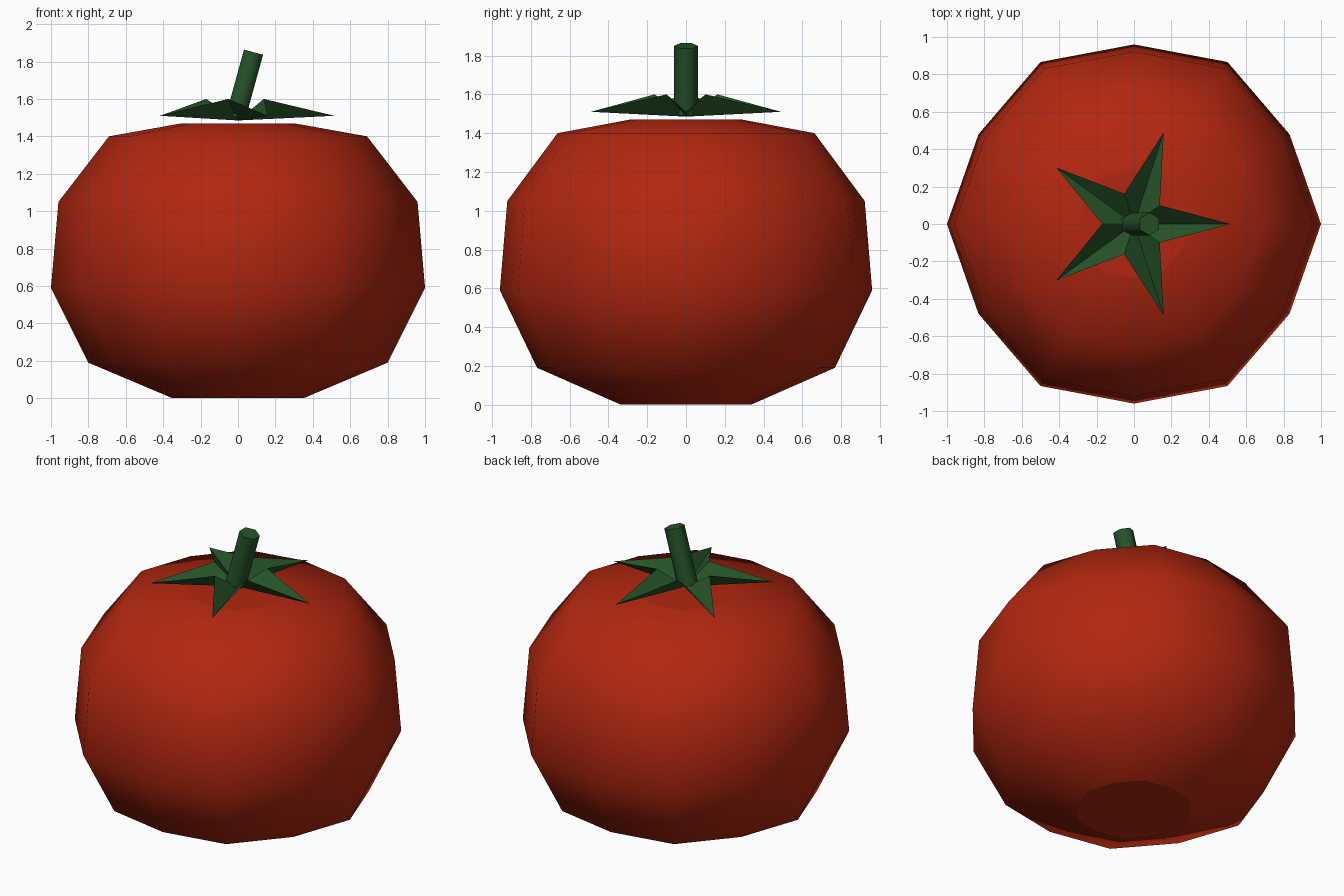
import bpy, bmesh, math
from mathutils import Vector

if "Cube" in bpy.data.objects:
    bpy.data.objects.remove(bpy.data.objects["Cube"])


def material(name, rgb):
    m = bpy.data.materials.new(name)
    m.diffuse_color = (*rgb, 1)
    m.use_nodes = True
    m.node_tree.nodes["Principled BSDF"].inputs["Base Color"].default_value = m.diffuse_color
    return m


def finish(name, bm, mat, recalc=True):
    if recalc:
        bmesh.ops.recalc_face_normals(bm, faces=bm.faces)
    me = bpy.data.meshes.new(name)
    bm.to_mesh(me)
    bm.free()
    me.materials.append(mat)
    ob = bpy.data.objects.new(name, me)
    bpy.context.collection.objects.link(ob)
    return ob


def loft(bm, rings):
    """Smooth side quads between rings, flat caps at both ends."""
    n = len(rings[0])
    for a, b in zip(rings, rings[1:]):
        for i in range(n):
            j = (i + 1) % n
            bm.faces.new((a[i], a[j], b[j], b[i])).smooth = True
    bm.faces.new(rings[0][::-1])
    bm.faces.new(rings[-1])


red = material("tomato red", (0.44, 0.020, 0.005))
green = material("leaf green", (0.019, 0.088, 0.021))

# Fruit: twelve-sided, gently six-lobed body
bm = bmesh.new()
profile = [(0.35, 0), (0.80, 0.19), (1.0, 0.59), (0.96, 1.05), (0.69, 1.40), (0.30, 1.47)]
rings = []
for r, z in profile:
    ring = []
    for i in range(12):
        a = math.radians(30 * i)
        rr = r * (0.96 if i % 2 else 1.0)
        ring.append(bm.verts.new((rr * math.cos(a), rr * math.sin(a), z)))
    rings.append(ring)
loft(bm, rings)
finish("fruit", bm, red)

# Calyx: five-pointed leaf star, creased low along the middle of each leaf
bm = bmesh.new()
centre = bm.verts.new((0, 0, 1.485))
rim = []
for i in range(10):
    a = math.radians(36 * i)
    r, z = (0.17, 1.60) if i % 2 else (0.515, 1.51)
    rim.append(bm.verts.new((r * math.cos(a), r * math.sin(a), z)))
for i in range(10):
    bm.faces.new((centre, rim[i], rim[(i + 1) % 10]))
finish("calyx", bm, green, recalc=False)

# Stem: six-sided leaning stalk
bm = bmesh.new()
base, top = Vector((-0.012, 0, 1.505)), Vector((0.083, 0, 1.85))
axis = (top - base).normalized()
side = Vector((0, 1, 0))
across = side.cross(axis)
rings = []
for p in (base, top):
    rings.append([bm.verts.new(p + 0.061 * (side * math.sin(t) + across * math.cos(t)))
                  for t in (math.radians(30 + 60 * i) for i in range(6))])
loft(bm, rings)
finish("stem", bm, green)
